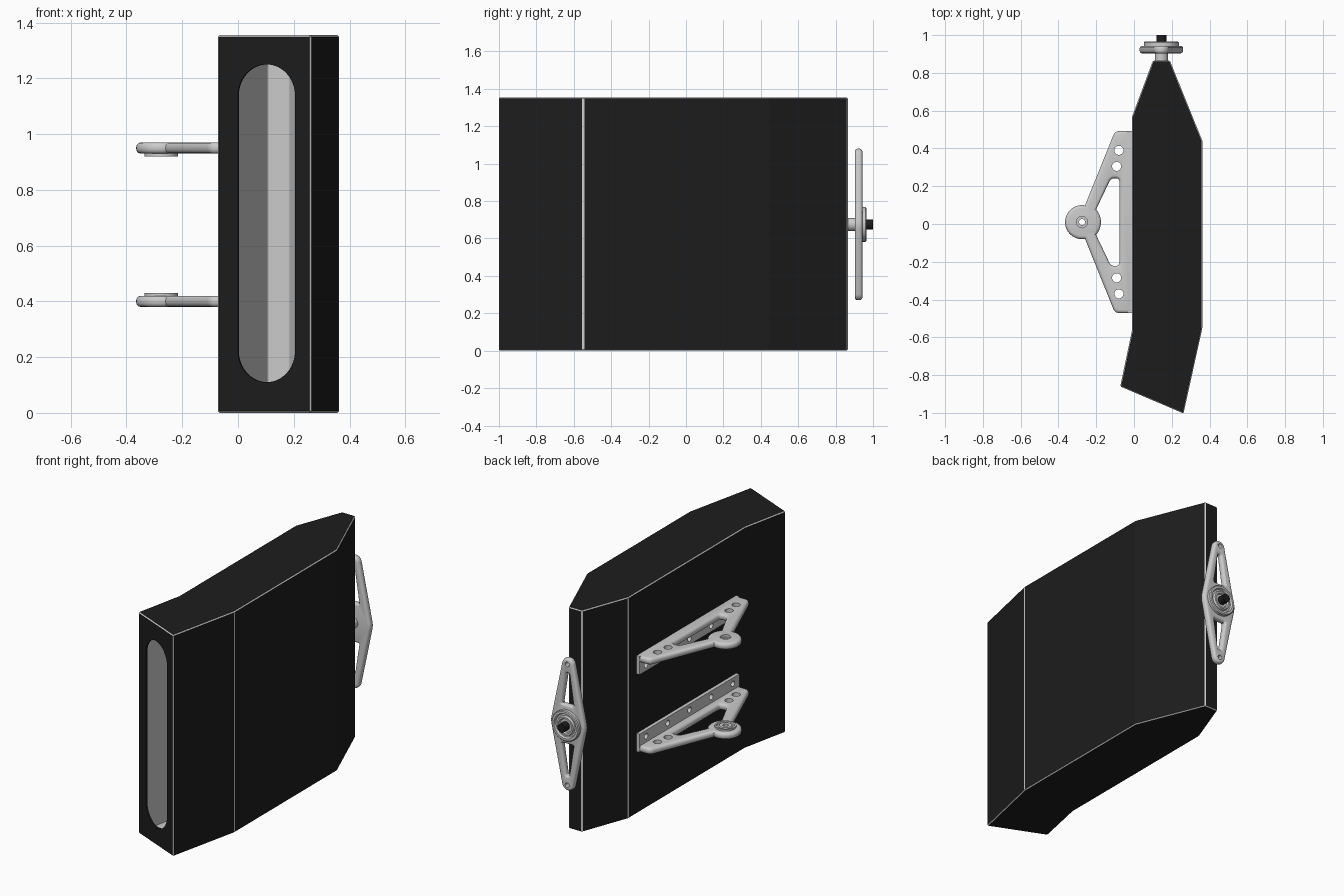
import bpy, bmesh
from math import sin, cos, pi, radians, atan2
from mathutils import Matrix, Vector

if "Cube" in bpy.data.objects:
    bpy.data.objects.remove(bpy.data.objects["Cube"])

MID = 0.675                      # mid height of the rudder
ARM_X = 0.145                    # x of the rear arm axis
Y_AXIS = Matrix.Rotation(-pi / 2, 4, 'X')   # local z -> +y
TILT = atan2(-0.14, 0.33)        # slope of the front face


def material(name, v):
    m = bpy.data.materials.new(name)
    m.diffuse_color = (v, v, v, 1)
    m.use_nodes = True
    m.node_tree.nodes["Principled BSDF"].inputs["Base Color"].default_value = m.diffuse_color
    return m


BLACK, GREY = material("black_panel", 0.012), material("grey_metal", 0.8)


def activate(ob):
    bpy.ops.object.select_all(action='DESELECT')
    ob.select_set(True)
    bpy.context.view_layer.objects.active = ob


def to_object(name, bm):
    bmesh.ops.recalc_face_normals(bm, faces=bm.faces)
    me = bpy.data.meshes.new(name)
    bm.to_mesh(me)
    bm.free()
    ob = bpy.data.objects.new(name, me)
    bpy.context.collection.objects.link(ob)
    return ob


def prism(bm, pts, depth):
    face = bm.faces.new([bm.verts.new((*p, 0)) for p in pts])
    ext = bmesh.ops.extrude_face_region(bm, geom=[face])['geom']
    bmesh.ops.translate(bm, vec=(0, 0, depth), verts=[v for v in ext if isinstance(v, bmesh.types.BMVert)])


def arc(cx, cy, r, a0, a1, n=24):
    return [(cx + r * cos(radians(a0 + (a1 - a0) * i / n)),
             cy + r * sin(radians(a0 + (a1 - a0) * i / n))) for i in range(n + 1)]


def fillet(pts, r, n=6):
    out = []
    for i, p in enumerate(pts):
        p, a, b = Vector(p), Vector(pts[i - 1]), Vector(pts[(i + 1) % len(pts)])
        s, e = p + (a - p).normalized() * r, p + (b - p).normalized() * r
        for k in range(n + 1):
            t = k / n
            out.append(tuple(s * (1 - t) ** 2 + p * 2 * t * (1 - t) + e * t * t))
    return out


def rounded_plate(name, loops, matrix, thick=0.04, rim=0.016):
    """Flat casting with rounded rims, from an outline and its windows."""
    cu = bpy.data.curves.new(name, 'CURVE')
    cu.dimensions, cu.fill_mode = '2D', 'BOTH'
    cu.extrude, cu.bevel_depth, cu.offset, cu.bevel_resolution = thick / 2 - rim, rim, -rim, 2
    for pts in loops:
        sp = cu.splines.new('POLY')
        sp.points.add(len(pts) - 1)
        for q, p in zip(sp.points, pts):
            q.co = (*p, 0, 1)
        sp.use_cyclic_u = True
    ob = bpy.data.objects.new(name, cu)
    bpy.context.collection.objects.link(ob)
    activate(ob)
    bpy.ops.object.convert(target='MESH')
    ob = bpy.context.object
    bm = bmesh.new()
    bm.from_mesh(ob.data)
    bmesh.ops.remove_doubles(bm, verts=bm.verts, dist=1e-5)
    bmesh.ops.recalc_face_normals(bm, faces=bm.faces)
    bm.to_mesh(ob.data)
    bm.free()
    ob.data.transform(matrix)
    return ob


def cut(ob, cutter):
    m = ob.modifiers.new("cut", 'BOOLEAN')
    m.object, m.operation, m.solver = cutter, 'DIFFERENCE', 'EXACT'
    activate(ob)
    bpy.ops.object.modifier_apply(modifier=m.name)
    bpy.data.objects.remove(cutter)


def drill(ob, holes, rot=Matrix()):
    """holes: (centre, radius) drilled along rot's z axis."""
    bm = bmesh.new()
    for c, r in holes:
        bmesh.ops.create_cone(bm, cap_ends=True, segments=24, radius1=r, radius2=r, depth=0.1,
                              matrix=Matrix.Translation(c) @ rot)
    cut(ob, to_object("drill_cutter", bm))


def lathe(name, profile, matrix, seg=32):
    bm = bmesh.new()
    rings = [[bm.verts.new((r * cos(2 * pi * i / seg), r * sin(2 * pi * i / seg), z))
              for i in range(seg)] for r, z in profile]
    for a, b in zip(rings, rings[1:] + rings[:1]):
        for i in range(seg):
            j = (i + 1) % seg
            bm.faces.new((a[i], a[j], b[j], b[i]))
    ob = to_object(name, bm)
    ob.data.transform(matrix)
    return ob


def smooth(ob):
    activate(ob)
    bpy.ops.object.shade_smooth_by_angle(angle=radians(35))


def mirrored(ob):
    ob.location.z = MID
    ob.modifiers.new("mirror", 'MIRROR').use_axis = (False, False, True)


# Hollow rudder body: black panels, thin grey bevels, grey inside
bm = bmesh.new()
prism(bm, [(-0.073, -0.86), (0.262, -1.003), (0.362, -0.55), (0.362, 0.44),
           (0.19, 0.865), (0.10, 0.865), (-0.01, 0.57), (-0.01, -0.56)], 1.355)
bmesh.ops.recalc_face_normals(bm, faces=bm.faces)
# two of the upright edges stay plain
plain = lambda e: all(abs(v.co.y - 0.44) < 0.01 or (v.co.x < 0 and abs(v.co.y + 0.56) < 0.01) for v in e.verts)
bmesh.ops.bevel(bm, geom=[e for e in bm.edges if not plain(e)], offset=0.006, segments=1,
                affect='EDGES', material=1)
body = to_object("rudder_body", bm)
body.data.materials.append(BLACK)
body.data.materials.append(GREY)
sol = body.modifiers.new("shell", 'SOLIDIFY')
sol.thickness, sol.offset, sol.use_even_offset, sol.material_offset = 0.01, -1, True, 1
activate(body)
bpy.ops.object.modifier_apply(modifier="shell")

# Long rounded slot in the front face
bm = bmesh.new()
prism(bm, arc(0, 0.4585, 0.1115, 0, 180) + arc(0, -0.4585, 0.1115, 180, 360), 0.1)
slot = to_object("slot_cutter", bm)
slot.data.transform(Matrix.Translation((0.1025, -0.933, 0.68)) @ Matrix.Rotation(TILT, 4, 'Z')
                    @ Matrix.Translation((0, -0.05, 0)) @ Y_AXIS)
cut(body, slot)

# Hinge brackets, upper one modelled and mirrored about mid height
HX, HY, PZ = -0.275, 0.01, 0.275
half = fillet([(-0.077, 0.0), (-0.077, 0.232), (-0.122, 0.232), (-0.201, 0.067)], 0.02)[7:21]
outer = fillet([(-0.005, 0.482), (-0.1, 0.482), (-0.255, 0.12)], 0.025)[7:14]
flip = lambda pts: [(x, -y) for x, y in reversed(pts)]
outline = [(-0.005, 0.482)] + outer + arc(HX, 0, 0.09, 80, 280, 36) + flip(outer) + [(-0.005, -0.482)]
window = half + arc(HX, 0, 0.1, 42, -42, 14) + flip(half)
bracket = rounded_plate("hinge_brackets", [outline, window], Matrix.Translation((0, HY, PZ)))
drill(bracket, [((HX, HY, PZ), 0.03)] +
      [((x, HY + s * y, PZ), 0.024) for x, y in ((-0.08, 0.38), (-0.092, 0.295)) for s in (-1, 1)])
smooth(bracket)
mirrored(bracket)

# Mounting flanges against the body with five screw holes
bm = bmesh.new()
bmesh.ops.create_cube(bm, size=1, matrix=Matrix.Translation((-0.019, HY, 0.238))
                      @ Matrix.Diagonal((0.024, 0.964, 0.112, 1)))
flange = to_object("hinge_flanges", bm)
drill(flange, [((-0.019, HY + 0.21 * i, 0.218), 0.017) for i in range(-2, 3)],
      Matrix.Rotation(pi / 2, 4, 'Y'))
smooth(flange)
mirrored(flange)

# Hinge bearings on the inner side of each bracket
bearing = lathe("hinge_bearings", [(0.016, 0.28), (0.03, 0.28), (0.03, 0.27), (0.06, 0.27), (0.06, 0.245),
                                   (0.05, 0.245), (0.047, 0.252), (0.038, 0.252), (0.035, 0.245),
                                   (0.016, 0.245)], Matrix.Translation((HX, HY, 0)))
smooth(bearing)
mirrored(bearing)

# Rear control arm: long diamond with two triangular windows
side = arc(0, 0, 0.115, -14, 14, 8)
tip = arc(0, 0.365, 0.04, 12, 168, 16)
turn = lambda pts: [(-x, -y) for x, y in pts]
tri = fillet([(0.04, 0.12), (0.01, 0.315), (-0.01, 0.315), (-0.04, 0.12)], 0.009, 3)
arm_at = Matrix.Translation((ARM_X, 0.923, MID)) @ Matrix.Rotation(pi / 2, 4, 'X')
arm = rounded_plate("control_arm", [side + tip + turn(side) + turn(tip), tri, turn(tri)], arm_at, rim=0.014)
drill(arm, [((ARM_X, 0.923, MID + s * 0.37), 0.014) for s in (-1, 1)], Y_AXIS)
smooth(arm)

# Ringed bearing, stem and threaded end on the arm axis
axis = Matrix.Translation((ARM_X, 0, MID)) @ Y_AXIS
smooth(lathe("arm_bearing", [(0.02, 0.935), (0.093, 0.935), (0.093, 0.96), (0.088, 0.965), (0.075, 0.965),
                             (0.07, 0.952), (0.06, 0.952), (0.055, 0.965), (0.045, 0.965),
                             (0.04, 0.955), (0.02, 0.955)], axis))


def rod(name, r, y0, y1):
    bm = bmesh.new()
    bmesh.ops.create_cone(bm, cap_ends=True, segments=32, radius1=r, radius2=r, depth=y1 - y0,
                          matrix=axis @ Matrix.Translation((0, 0, (y0 + y1) / 2)))
    ob = to_object(name, bm)
    smooth(ob)
    return ob


rod("arm_stem", 0.035, 0.86, 0.91)
rod("arm_bolt", 0.026, 0.94, 1.0).data.materials.append(BLACK)
